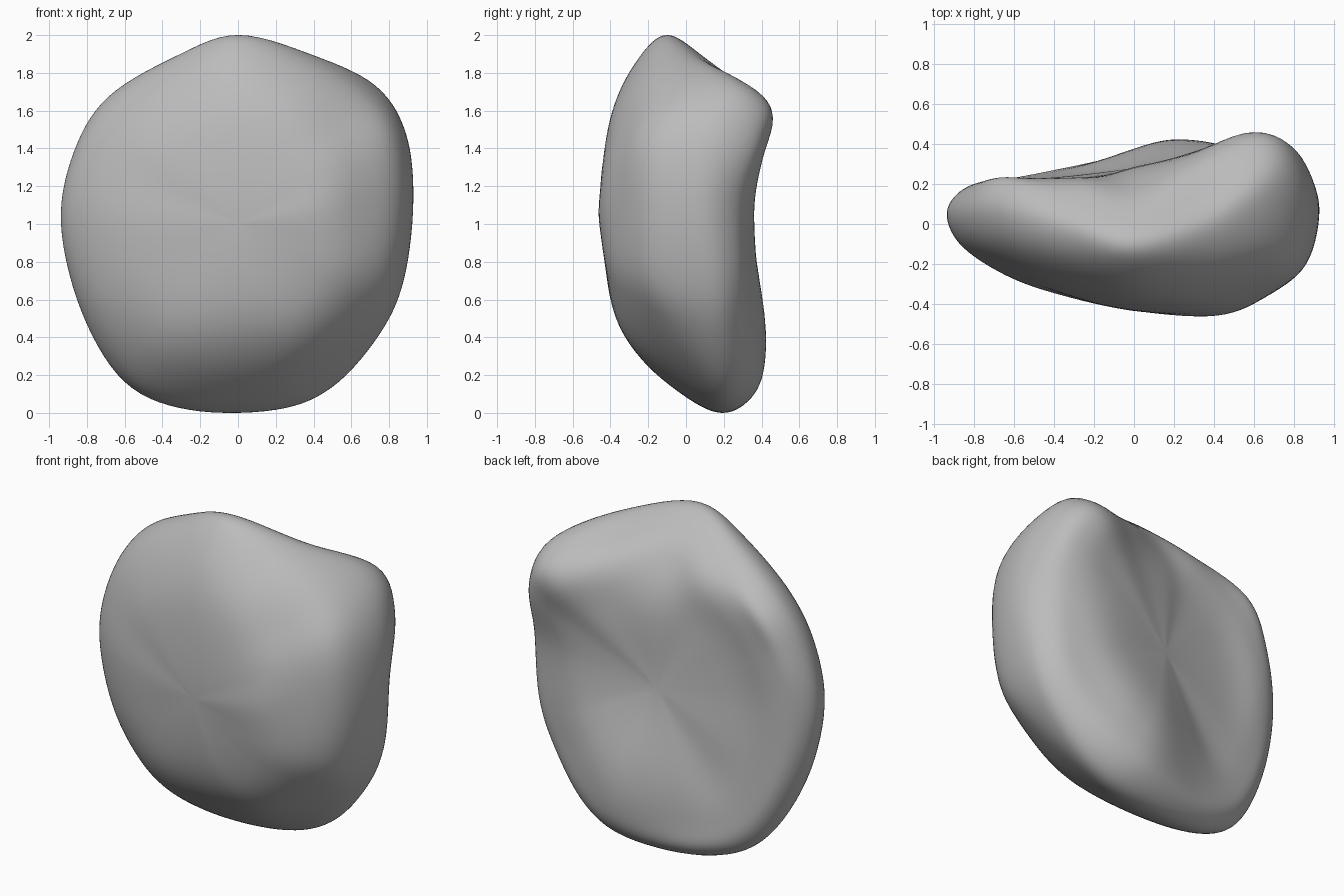
import bpy
import bmesh
from mathutils import Vector

default_cube = bpy.data.objects.get("Cube")
if default_cube:
    bpy.data.objects.remove(default_cube, do_unlink=True)

# Stone profile: outline x, z, y, then front and back depth, outer ring to inner ring
SPOKES = [
    (0, 2, -.1, -.21, -.34, -.41, .03, .17, .28),
    (.4, 1.89, 0, -.19, -.36, -.43, .15, .32, .33),
    (.73, 1.73, .2, -.13, -.33, -.44, .39, .46, .38),
    (.89, 1.48, .12, -.19, -.35, -.45, .35, .41, .37),
    (.93, 1.12, .07, -.2, -.36, -.46, .24, .33, .36),
    (.88, .7, .11, -.18, -.36, -.44, .26, .33, .37),
    (.75, .41, .15, -.08, -.32, -.42, .28, .35, .39),
    (.5, .13, .2, .03, -.27, -.4, .33, .4, .41),
    (.2, .01, .21, .03, -.24, -.39, .35, .41, .4),
    (-.26, .01, .18, .01, -.23, -.37, .29, .31, .32),
    (-.6, .155, .13, -.03, -.23, -.35, .23, .25, .25),
    (-.83, .53, .07, -.09, -.24, -.34, .19, .22, .23),
    (-.94, 1, .05, -.1, -.24, -.34, .16, .21, .21),
    (-.87, 1.38, .06, -.1, -.24, -.34, .19, .22, .21),
    (-.69, 1.67, .08, -.1, -.26, -.36, .22, .23, .22),
    (-.33, 1.885, -.02, -.17, -.31, -.39, .11, .22, .24),
]
FRONT_SCALES = (.93, .72, .45)
BACK_SCALES = (.93, .78, .5)
FRONT_CENTRE = Vector((0, -.435, 1))
BACK_CENTRE = Vector((0, .28, 1))
ROUND_STEPS = 7
ACROSS_STEPS = 7


def spline(a, b, c, d, t):
    """Smooth curve from b to c."""
    return (b * 2 + (c - a) * t + (a * 2 - b * 5 + c * 4 - d) * t ** 2
            + (b * 3 - a - c * 3 + d) * t ** 3) / 2


def closed_curve(points):
    count = len(points)
    return [spline(*(points[(i + k) % count] for k in (-1, 0, 1, 2)), step / ROUND_STEPS)
            for i in range(count) for step in range(ROUND_STEPS)]


def ring(scale, column):
    """Loop of the outline, shrunk toward the middle, at its own depth."""
    return closed_curve([Vector((s[0] * scale, s[column], 1 + (s[1] - 1) * scale))
                         for s in SPOKES])


def guides(loop, centre):
    """Points beyond the centre that give every spoke one shared tangent plane."""
    arms = [p - centre for p in loop]
    slope_x = sum(a.x * a.y for a in arms) / sum(a.x ** 2 for a in arms)
    slope_z = sum(a.z * a.y for a in arms) / sum(a.z ** 2 for a in arms)
    return [p - 2 * Vector((a.x, slope_x * a.x + slope_z * a.z, a.z))
            for p, a in zip(loop, arms)]


front_rings = [ring(scale, 3 + i) for i, scale in enumerate(FRONT_SCALES)]
back_rings = [ring(scale, 6 + i) for i, scale in enumerate(BACK_SCALES)]
rings = front_rings[::-1] + [ring(1, 2)] + back_rings
front_guides = guides(rings[0], FRONT_CENTRE)
back_guides = guides(rings[-1], BACK_CENTRE)

# Skin the stone from front centre, over the rim, to back centre
bm = bmesh.new()
front_pole = bm.verts.new(FRONT_CENTRE)
back_pole = bm.verts.new(BACK_CENTRE)
columns = []
for i, (front_guide, back_guide) in enumerate(zip(front_guides, back_guides)):
    path = ([front_guide, FRONT_CENTRE] + [loop[i] for loop in rings]
            + [BACK_CENTRE, back_guide])
    points = [spline(*path[k:k + 4], step / ACROSS_STEPS)
              for k in range(len(path) - 3) for step in range(ACROSS_STEPS)]
    columns.append([bm.verts.new(p) for p in points[1:]])

for i, column in enumerate(columns):
    following = columns[(i + 1) % len(columns)]
    bm.faces.new((front_pole, column[0], following[0]))
    bm.faces.new((back_pole, following[-1], column[-1]))
    for k in range(len(column) - 1):
        bm.faces.new((column[k], column[k + 1], following[k + 1], following[k]))

# Soften small ripples and settle the stone on the ground
for _ in range(3):
    bmesh.ops.smooth_vert(bm, verts=bm.verts, factor=0.5,
                          use_axis_x=True, use_axis_y=True, use_axis_z=True)
low = min(v.co.z for v in bm.verts)
bmesh.ops.translate(bm, verts=bm.verts, vec=(0, 0, -low))
bmesh.ops.recalc_face_normals(bm, faces=bm.faces)
for face in bm.faces:
    face.smooth = True

mesh = bpy.data.meshes.new("stone")
bm.to_mesh(mesh)
bm.free()
stone = bpy.data.objects.new("stone", mesh)
bpy.context.collection.objects.link(stone)

# Plain grey stone
grey = bpy.data.materials.new("stone_grey")
grey.use_nodes = True
colour = (0.5, 0.5, 0.5, 1)
grey.diffuse_color = colour
shader = grey.node_tree.nodes["Principled BSDF"]
shader.inputs["Base Color"].default_value = colour
shader.inputs["Roughness"].default_value = 0.8
mesh.materials.append(grey)
